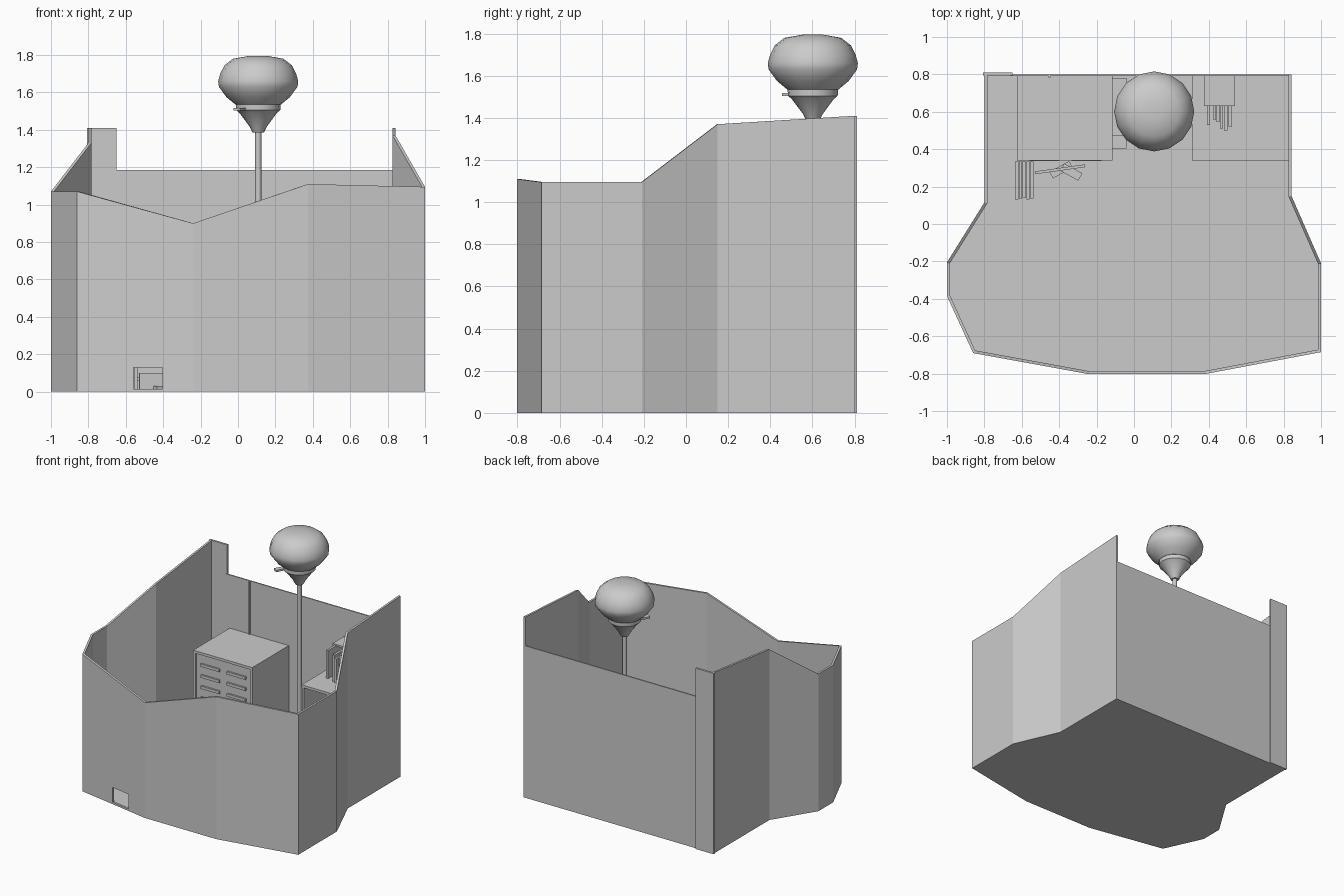
import bpy, bmesh, math
from mathutils import Vector, Matrix

if "Cube" in bpy.data.objects:
    bpy.data.objects.remove(bpy.data.objects["Cube"])


def finish(name, bm):
    bmesh.ops.recalc_face_normals(bm, faces=bm.faces)
    me = bpy.data.meshes.new(name)
    bm.to_mesh(me)
    bm.free()
    ob = bpy.data.objects.new(name, me)
    bpy.context.collection.objects.link(ob)
    return ob


def boxes(name, items):
    """items: (x0, x1, y0, y1, z0, z1[, rotation about z])"""
    bm = bmesh.new()
    for x0, x1, y0, y1, z0, z1, *rot in items:
        m = Matrix.Translation(((x0 + x1) / 2, (y0 + y1) / 2, (z0 + z1) / 2))
        if rot:
            m = m @ Matrix.Rotation(rot[0], 4, 'Z')
        m = m @ Matrix.Diagonal((x1 - x0, y1 - y0, z1 - z0, 1))
        bmesh.ops.create_cube(bm, size=1, matrix=m)
    return finish(name, bm)


def lathe(name, profile, centre, sides):
    bm = bmesh.new()
    vs = [bm.verts.new((centre[0] + r, centre[1], z)) for r, z in profile]
    es = [bm.edges.new(p) for p in zip(vs, vs[1:])]
    bmesh.ops.spin(bm, geom=vs + es, cent=(*centre, 0), axis=(0, 0, 1),
                   angle=math.tau, steps=sides, use_duplicate=False)
    bmesh.ops.remove_doubles(bm, verts=bm.verts, dist=0.0005)
    ob = finish(name, bm)
    bpy.context.view_layer.objects.active = ob
    ob.select_set(True)
    bpy.ops.object.shade_smooth_by_angle(angle=math.radians(40))
    ob.select_set(False)
    return ob


# Room outline: x, y and wall height at each corner
plan = [(-.80, .80, 1.41), (-.80, .115, 1.33), (-1, -.205, 1.07), (-1, -.385, 1.07),
        (-.86, -.69, 1.07), (-.24, -.803, .90), (.375, -.803, 1.11), (1, -.685, 1.095),
        (1, -.21, 1.095), (.842, .15, 1.37), (.842, .80, 1.41)]
T = .016

# Curved outer wall: mitred open loop with varying height
bm = bmesh.new()
pts = [Vector(p[:2]) for p in plan]
rings = []
for i, (x, y, h) in enumerate(plan):
    dirs = []
    if i > 0:
        dirs.append((pts[i] - pts[i - 1]).normalized())
    if i < len(pts) - 1:
        dirs.append((pts[i + 1] - pts[i]).normalized())
    normals = [Vector((-d.y, d.x)) for d in dirs]
    n = sum(normals, Vector((0, 0))).normalized()
    q = pts[i] + n * (T / n.dot(normals[0]))
    rings.append([bm.verts.new(c) for c in
                  ((x, y, 0), (x, y, h), (q.x, q.y, h), (q.x, q.y, 0))])
for a, b in zip(rings, rings[1:]):
    for k in range(4):
        bm.faces.new((a[k], a[(k + 1) % 4], b[(k + 1) % 4], b[k]))
bm.faces.new(rings[0])
bm.faces.new(rings[-1])
wall = finish("outer_wall", bm)

# Small hatch opening low in the front wall
cutter = boxes("hatch_cutter", [(-.56, -.405, -.85, -.62, .015, .13)])
cutter.hide_render = True
cutter.hide_viewport = False
mod = wall.modifiers.new("hatch", 'BOOLEAN')
mod.operation = 'DIFFERENCE'
mod.solver = 'EXACT'
mod.object = cutter
bpy.context.view_layer.update()
cut_mesh = bpy.data.meshes.new_from_object(
    wall.evaluated_get(bpy.context.evaluated_depsgraph_get()))
wall.modifiers.clear()
wall.data = cut_mesh
bpy.data.objects.remove(cutter)

# Floor slab
bm = bmesh.new()
face = bm.faces.new([bm.verts.new((x, y, 0)) for x, y, h in plan])
ext = bmesh.ops.extrude_face_region(bm, geom=[face])
bmesh.ops.translate(bm, vec=(0, 0, .01),
                    verts=[v for v in ext["geom"] if isinstance(v, bmesh.types.BMVert)])
if face.is_valid is False or len(bm.faces) < len(plan) + 2:
    bm.faces.new([v for v in bm.verts if v.co.z == 0])
finish("floor", bm)

# Back wall with taller corner panel and a slim seam strip
boxes("back_wall", [(-.66, .842, .79, .80, 0, 1.185)])
boxes("back_corner_panel", [(-.806, -.65, .795, .811, 0, 1.41)])
boxes("back_wall_strip", [(-.457, -.447, .782, .792, 0, 1.185)])

# Drawer cabinet: shell, recessed front and rows of slim handles
boxes("cabinet", [(-.625, -.115, .34, .79, .75, .77),
                  (-.625, -.605, .34, .79, .01, .75),
                  (-.135, -.115, .34, .79, .01, .75),
                  (-.605, -.135, .352, .79, .01, .75)])
boxes("drawer_handles", [(cx - .08, cx + .08, .338, .354, z - .011, z + .011)
                         for cx in (-.48, -.255)
                         for z in (.67 - .086 * i for i in range(8))])

# Desk with side panels and back
boxes("desk", [(.31, .826, .34, .79, .73, .75),
               (.31, .328, .345, .79, .01, .73),
               (.808, .826, .345, .79, .01, .73)])

# Book box on the desk with books poking out
boxes("book_box", [(.375, .54, .63, .79, .965, .98), (.375, .385, .63, .79, .75, .965),
                   (.53, .54, .63, .79, .75, .965), (.385, .53, .778, .79, .75, .965)])
books = [(.39, .53, .97), (.422, .56, .93), (.44, .545, .95),
         (.46, .51, .96), (.482, .50, .94), (.506, .52, .97)]
boxes("desk_books", [(x, x + .017, y, .75, .75, z) for x, y, z in books])

# Books and loose sheets on the floor in front of the cabinet
boxes("floor_books", [(-.635 + i * .02, -.618 + i * .02, .13 + .006 * (i % 3), .335,
                       .01, .21 - .015 * (i % 2)) for i in range(5)])
boxes("fallen_books", [(-.53, -.26, .285, .30, .01, .10, .14),
                       (-.45, -.33, .27, .31, .01, .03, .5),
                       (-.39, -.28, .255, .30, .03, .05, -.5)])

# Low stool beside the cabinet
boxes("low_step", [(-.115, -.04, .405, .47, .01, .16), (-.115, -.04, .47, .78, .01, .25)])

# Floor lamp: pole, tapered socket, rounded shade and switch
C = (.108, .602)
lathe("lamp_pole", [(0, .01), (.017, .01), (.017, 1.39), (0, 1.39)], C, 12)
lathe("lamp_socket", [(0, 1.385), (.03, 1.385), (.048, 1.42), (.10, 1.49), (.118, 1.505),
                      (.12, 1.54), (0, 1.54)], C, 16)
lathe("lamp_shade", [(0, 1.535), (.122, 1.535), (.17, 1.575), (.21, 1.63), (.214, 1.66),
                     (.203, 1.70), (.18, 1.745), (.135, 1.78), (.05, 1.795), (0, 1.795)], C, 16)
boxes("lamp_switch", [(-.005, .035, .46, .55, 1.504, 1.518, -.5)])
